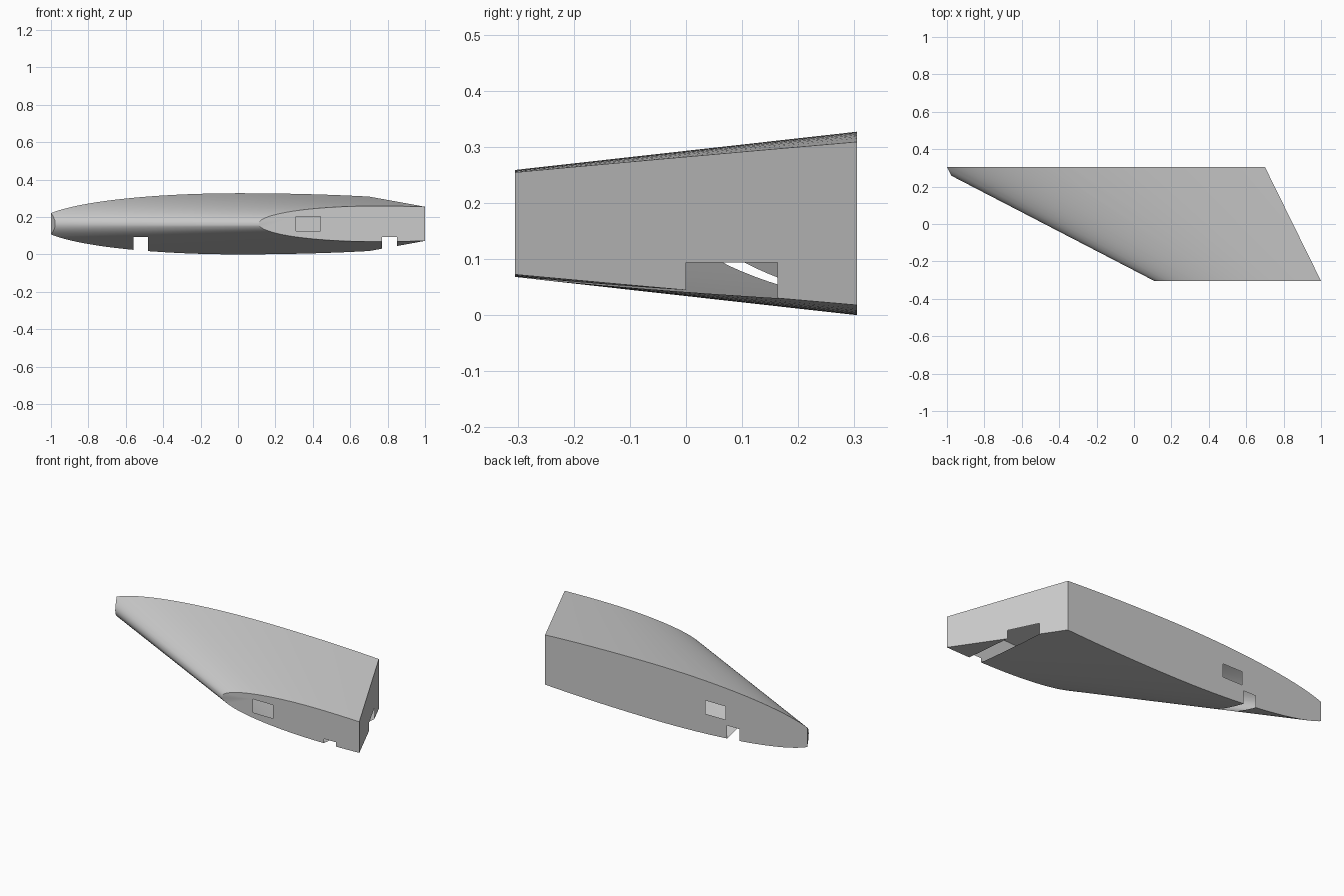
import bpy, bmesh, math
from mathutils import Vector

cube = bpy.data.objects.get("Cube")
if cube:
    bpy.data.objects.remove(cube, do_unlink=True)

MID_Z = 0.1635
HALF_SPAN = 0.305

# One plain grey for the whole skin
grey = bpy.data.materials.new("plain_grey")
grey.use_nodes = True
grey.diffuse_color = (0.6, 0.6, 0.6, 1)
grey.node_tree.nodes["Principled BSDF"].inputs["Base Color"].default_value = (0.6, 0.6, 0.6, 1)


def airfoil(steps=24, aft_steps=10, aft_len=0.75):
    """Unit airfoil: elliptic nose up to x = 1, gentle taper behind it."""
    upper = []
    for i in range(steps + 1):
        a = math.pi / 2 * i / steps
        upper.append((1 - math.cos(a), math.sin(a)))
    for i in range(1, aft_steps + 1):
        v = aft_len * i / aft_steps
        upper.append((1 + v, math.sqrt(1 - (v / 1.43) ** 2)))
    lower = [(x, -z) for x, z in reversed(upper[1:])]
    return upper + lower


def section(bm, y, nose_x, length, half_height):
    return [bm.verts.new((nose_x + u * length, y, MID_Z + h * half_height))
            for u, h in airfoil()]


def trim(bm, point, normal):
    """Cut everything beyond the plane away and close the cut."""
    cut = bmesh.ops.bisect_plane(bm, geom=bm.verts[:] + bm.edges[:] + bm.faces[:],
                                 plane_co=point, plane_no=normal, clear_outer=True)
    rim = [e for e in cut["geom_cut"] if isinstance(e, bmesh.types.BMEdge)]
    bmesh.ops.contextual_create(bm, geom=rim)


def open_box(bm, lo, hi):
    """Remove the part of the thin skin lying inside a box."""
    def touches(f):
        return all(min(v.co[k] for v in f.verts) < hi[k] + 1e-5 and
                   max(v.co[k] for v in f.verts) > lo[k] - 1e-5 for k in range(3))

    for axis in (0, 2):
        for bound in (lo, hi):
            faces = [f for f in bm.faces if touches(f)]
            edges = {e for f in faces for e in f.edges}
            verts = {v for f in faces for v in f.verts}
            normal = Vector((0, 0, 0))
            normal[axis] = 1
            bmesh.ops.bisect_plane(bm, geom=list(verts) + list(edges) + faces,
                                   plane_co=normal * bound[axis], plane_no=normal)
    inside = [f for f in bm.faces
              if all(lo[k] < f.calc_center_median()[k] < hi[k] for k in range(3))]
    bmesh.ops.delete(bm, geom=inside, context='FACES')


# Swept, tapered wing body between the small and the large section
bm = bmesh.new()
tip = section(bm, -HALF_SPAN, 0.11, 0.624, 0.0953)
root = section(bm, HALF_SPAN, -1.067, 1.07, MID_Z)
n = len(tip)
for i in range(n):
    j = (i + 1) % n
    bm.faces.new((tip[i], tip[j], root[j], root[i]))
bm.faces.new(tip)
bm.faces.new(root)

# Slanted rear face, and the parallel clip of the pointed nose corner
slant = Vector((0.61, 0.3, 0)).normalized()
trim(bm, (1.0, -HALF_SPAN, 0), slant)
trim(bm, (-1.0, HALF_SPAN, 0), -slant)
bmesh.ops.recalc_face_normals(bm, faces=bm.faces)

# Spar openings in the two end faces
for x, y in ((0.31, -HALF_SPAN), (-0.47, HALF_SPAN)):
    open_box(bm, (x, y - 0.01, 0.125), (x + 0.13, y + 0.01, 0.203))

# Slots along the underside
for x in (0.77, -0.56):
    open_box(bm, (x, -1, -1), (x + 0.08, 1, 0.094))

mesh = bpy.data.meshes.new("wing_skin")
bm.to_mesh(mesh)
bm.free()
mesh.materials.append(grey)
wing = bpy.data.objects.new("wing_skin", mesh)
bpy.context.collection.objects.link(wing)
bpy.ops.object.select_all(action='DESELECT')
wing.select_set(True)
bpy.context.view_layer.objects.active = wing
bpy.ops.object.shade_smooth_by_angle(angle=math.radians(30))
